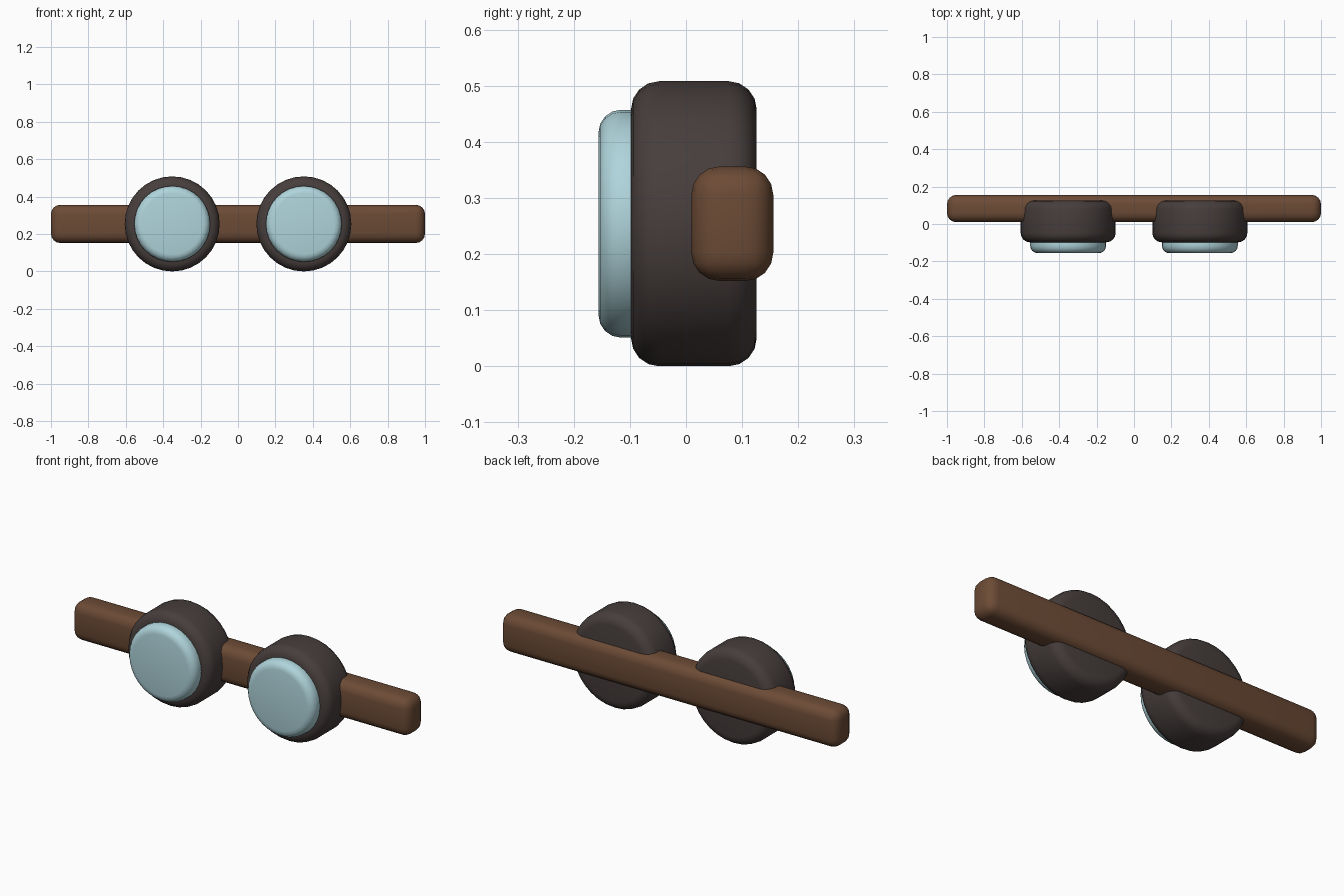
import bpy
from math import pi

if "Cube" in bpy.data.objects:
    bpy.data.objects.remove(bpy.data.objects["Cube"])

CZ = 0.254


def material(name, col):
    m = bpy.data.materials.new(name)
    m.diffuse_color = (*col, 1)
    m.use_nodes = True
    m.node_tree.nodes["Principled BSDF"].inputs["Base Color"].default_value = m.diffuse_color
    return m


def finish(o, name, mat, width):
    # rounded edges, smooth shading
    o.name = name
    o.data.materials.append(mat)
    bpy.ops.object.transform_apply(location=False, rotation=True, scale=True)
    b = o.modifiers.new("round", 'BEVEL')
    b.width = width
    b.segments = 4
    b.limit_method = 'ANGLE'
    b.angle_limit = 0.6
    bpy.ops.object.modifier_apply(modifier="round")
    bpy.ops.object.shade_smooth_by_angle(angle=0.6)


def disc(name, x, r, y0, y1, mat, width):
    bpy.ops.mesh.primitive_cylinder_add(vertices=32, radius=r, depth=y1 - y0,
                                        location=(x, (y0 + y1) / 2, CZ),
                                        rotation=(pi / 2, 0, 0))
    finish(bpy.context.object, name, mat, width)


brown = material("leather", (0.15, 0.07, 0.036))
dark = material("dark_rim", (0.062, 0.048, 0.045))
blue = material("glass", (0.43, 0.66, 0.71))

# strap behind the eye cups
bpy.ops.mesh.primitive_cube_add(size=1, location=(0, 0.0825, CZ))
strap = bpy.context.object
strap.scale = (2, 0.146, 0.204)
finish(strap, "strap", brown, 0.05)

# eye cups with lenses
for side, x in (("left", -0.352), ("right", 0.352)):
    disc(side + "_cup", x, 0.254, -0.098, 0.126, dark, 0.05)
    disc(side + "_lens", x, 0.203, -0.156, -0.055, blue, 0.04)
